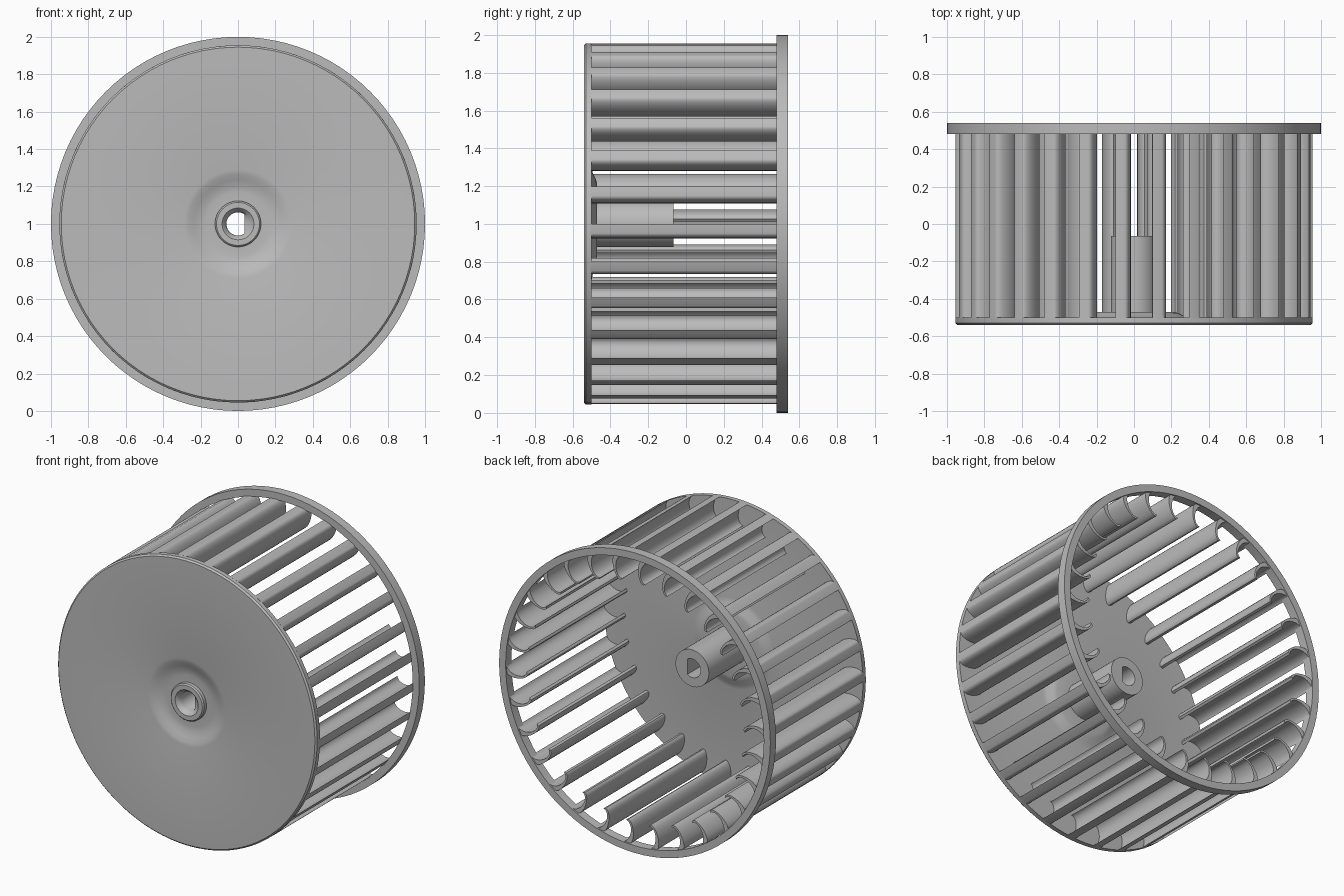
import bpy, bmesh
from math import sin, cos, pi, radians
from mathutils import Matrix, Vector

cube = bpy.data.objects.get("Cube")
if cube:
    bpy.data.objects.remove(cube)

grey = bpy.data.materials.new("moulded grey")
grey.use_nodes = True
COLOUR = (0.5, 0.5, 0.5, 1)
grey.diffuse_color = COLOUR
grey.node_tree.nodes["Principled BSDF"].inputs["Base Color"].default_value = COLOUR

AXLE = Vector((0, 0, 1))
BLADES = 30


def finish(name, bm):
    """Turn a bmesh into a smooth-shaded object with sharp edges, on the axle."""
    bmesh.ops.recalc_face_normals(bm, faces=bm.faces)
    mesh = bpy.data.meshes.new(name)
    bm.to_mesh(mesh)
    bm.free()
    mesh.materials.append(grey)
    mesh.shade_smooth()
    mesh.set_sharp_from_angle(angle=radians(30))
    obj = bpy.data.objects.new(name, mesh)
    obj.location = AXLE
    bpy.context.collection.objects.link(obj)
    return obj


def lathe(profile, steps):
    """Spin a closed (radius, y) profile around the y axis."""
    bm = bmesh.new()
    verts = [bm.verts.new((r, y, 0)) for r, y in profile]
    edges = [bm.edges.new((verts[i - 1], verts[i])) for i in range(len(verts))]
    bmesh.ops.spin(bm, geom=verts + edges, cent=(0, 0, 0), axis=(0, 1, 0),
                   angle=2 * pi, steps=steps, use_merge=True)
    bmesh.ops.remove_doubles(bm, verts=bm.verts, dist=0.0001)
    return bm


# Front disc, dished inwards around the hub
finish("front_disc", lathe([
    (0.11, -0.508), (0.17, -0.506), (0.2, -0.51), (0.235, -0.522), (0.265, -0.535),
    (0.29, -0.54), (0.945, -0.54), (0.955, -0.53), (0.955, -0.5),
    (0.3, -0.5), (0.27, -0.494), (0.235, -0.476), (0.21, -0.47), (0.11, -0.47)], 96))

# Rear ring holding the blade ends
finish("rear_ring", lathe([(0.952, 0.48), (1, 0.48), (1, 0.54), (0.952, 0.54)], 96))

# Hub tube with a countersunk bore, flattened on one side
BORE = 0.062
hub = lathe([(BORE, -0.505), (0.07, -0.525), (0.085, -0.54), (0.115, -0.54),
             (0.123, -0.532), (0.123, -0.065), (BORE, -0.065)], 48)
for v in hub.verts:
    if Vector((v.co.x, v.co.z)).length < BORE + 0.002:
        v.co.x = min(v.co.x, 0.035)
finish("hub", hub)


# Curved blades: a crescent section extruded along the axle, then repeated
def arc(r_in, r_out, t_in, t_out, bulge, n=12):
    points = []
    for i in range(n + 1):
        a = pi * i / n
        k = (1 + cos(a)) / 2
        points.append((r_in + (r_out - r_in) * k,
                       t_in + (t_out - t_in) * k - bulge * sin(a)))
    return points


section = arc(0.795, 0.955, -0.006, -0.025, 0.036)
section += reversed(arc(0.805, 0.955, 0.008, 0.025, 0.049))
bm = bmesh.new()
face = bm.faces.new([bm.verts.new((r, -0.505, t)) for r, t in section])
side = bmesh.ops.extrude_face_region(bm, geom=[face])["geom"]
bmesh.ops.translate(bm, vec=(0, 1.035, 0),
                    verts=[g for g in side if isinstance(g, bmesh.types.BMVert)])
first = bm.verts[:] + bm.edges[:] + bm.faces[:]
phase = radians(-1.5)
for i in range(1, BLADES):
    copy = bmesh.ops.duplicate(bm, geom=first)["geom"]
    bmesh.ops.rotate(bm, cent=(0, 0, 0), matrix=Matrix.Rotation(-2 * pi * i / BLADES, 3, "Y"),
                     verts=[g for g in copy if isinstance(g, bmesh.types.BMVert)])
bmesh.ops.rotate(bm, cent=(0, 0, 0), matrix=Matrix.Rotation(-phase, 3, "Y"), verts=bm.verts)
finish("blades", bm)
